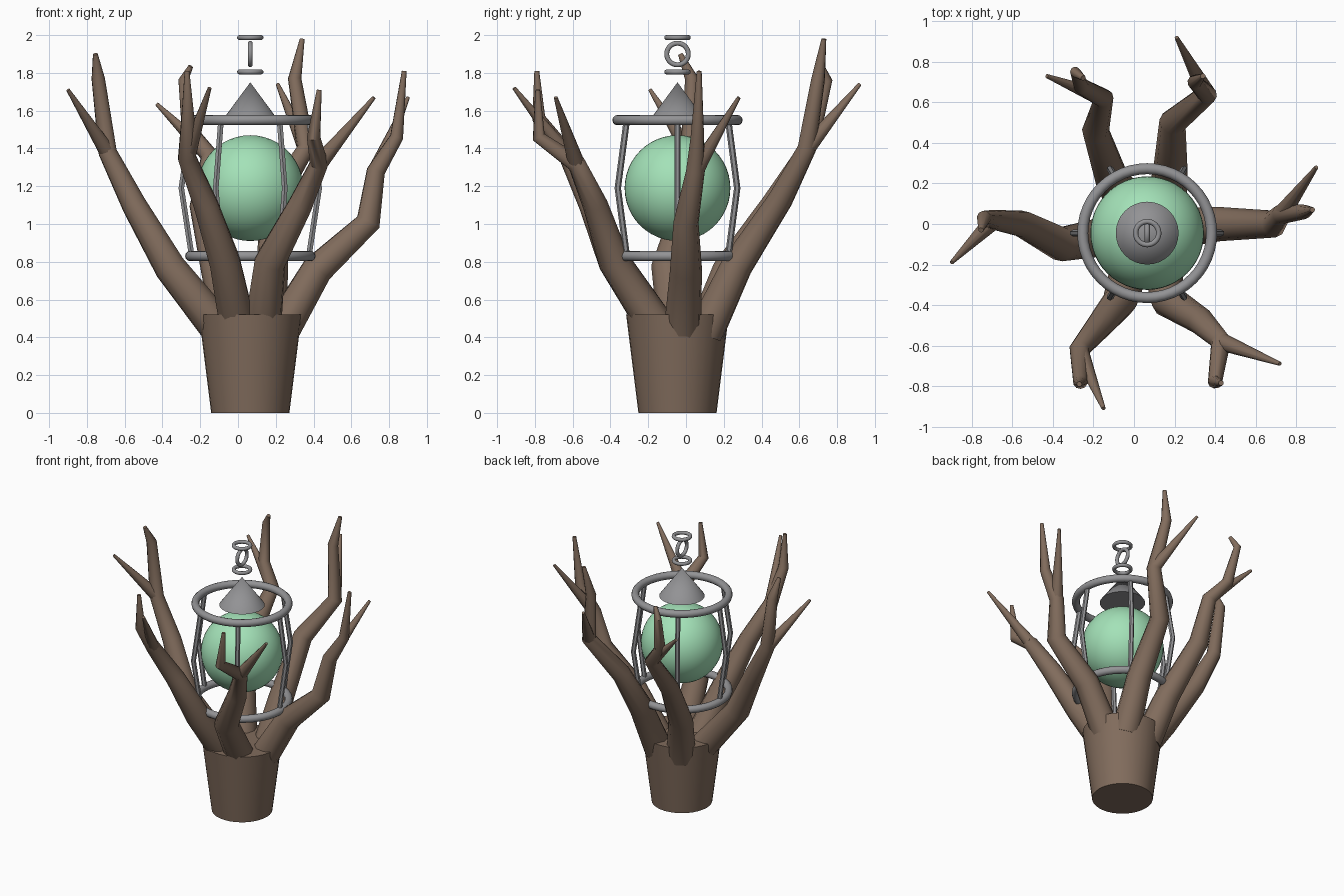
import bpy
import math
from mathutils import Vector

cube = bpy.data.objects.get("Cube")
if cube:
    bpy.data.objects.remove(cube)

CX, CY = 0.065, -0.045  # shared axis of trunk, cage and orb


def material(name, rgb):
    m = bpy.data.materials.new(name)
    m.use_nodes = True
    m.diffuse_color = (*rgb, 1)
    m.node_tree.nodes["Principled BSDF"].inputs["Base Color"].default_value = (*rgb, 1)
    return m


bark = material("brown bark", (0.22, 0.15, 0.108))
iron = material("grey iron", (0.29, 0.29, 0.30))
glow = material("pale green", (0.37, 0.76, 0.48))


def finish(obj, name, mat, angle=40):
    obj.name = name
    obj.data.materials.clear()
    obj.data.materials.append(mat)
    bpy.ops.object.select_all(action="DESELECT")
    obj.select_set(True)
    bpy.context.view_layer.objects.active = obj
    bpy.ops.object.shade_smooth_by_angle(angle=math.radians(angle))
    return obj


def cone(name, mat, r1, r2, z1, z2, sides=32):
    bpy.ops.mesh.primitive_cone_add(vertices=sides, radius1=r1, radius2=r2, depth=z2 - z1,
                                    location=(CX, CY, (z1 + z2) / 2))
    return finish(bpy.context.object, name, mat)


def ring(name, z, major, minor, turn=(0, 0, 0)):
    bpy.ops.mesh.primitive_torus_add(major_radius=major, minor_radius=minor,
                                     major_segments=48, minor_segments=12,
                                     location=(CX, CY, z), rotation=turn)
    return finish(bpy.context.object, name, iron)


def tube(name, mat, paths, resolution=3):
    """Tapered, capped tubes through (x, y, z, radius) points, joined as one mesh."""
    curve = bpy.data.curves.new(name, "CURVE")
    curve.dimensions = "3D"
    curve.bevel_depth = 1
    curve.bevel_resolution = resolution
    curve.use_fill_caps = True
    for path in paths:
        spline = curve.splines.new("POLY")
        spline.points.add(len(path) - 1)
        for point, (x, y, z, r) in zip(spline.points, path):
            point.co = (x, y, z, 1)
            point.radius = r
    source = bpy.data.objects.new(name + "_path", curve)
    bpy.context.collection.objects.link(source)
    bpy.context.view_layer.update()
    mesh = bpy.data.meshes.new_from_object(source.evaluated_get(
        bpy.context.evaluated_depsgraph_get()))
    bpy.data.objects.remove(source)
    obj = bpy.data.objects.new(name, mesh)
    bpy.context.collection.objects.link(obj)
    return finish(obj, name, mat)


# Trunk
cone("trunk", bark, 0.207, 0.272, 0, 0.52)

# Branches: centre line from trunk to main tip, then the tip of the side twig
RADII = (0.1, 0.085, 0.067, 0.05, 0.036, 0.013)
BRANCHES = {
    "left": ([(.22, -.02, .42), (.42, 0, .76), (.69, 0, 1.01), (.73, .05, 1.28),
              (.84, .06, 1.46), (.88, .07, 1.81)], (.9, .28, 1.67)),
    "back_left": ([(.16, .1, .42), (.18, .27, .78), (.19, .5, 1.13), (.36, .64, 1.4),
                   (.3, .7, 1.77), (.34, .73, 1.98)], (.21, .92, 1.74)),
    "back_right": ([(-.03, .1, .42), (-.11, .22, .75), (-.19, .46, 1.1), (-.15, .62, 1.36),
                    (-.26, .68, 1.5), (-.29, .75, 1.76), (-.25, .72, 1.835)],
                   (-.43, .73, 1.635)),
    "right": ([(-.08, -.05, .42), (-.36, -.1, .77), (-.55, 0, 1.1), (-.69, .02, 1.38),
               (-.74, .03, 1.77), (-.755, -.03, 1.9)], (-.9, -.19, 1.71)),
    "front_left": ([(.13, -.15, .45), (.17, -.38, .8), (.33, -.48, 1.1), (.43, -.58, 1.32),
                    (.4, -.78, 1.46), (.43, -.785, 1.71)], (.72, -.69, 1.67)),
    "front_right": ([(0, -.15, .45), (-.07, -.38, .8), (-.17, -.5, 1.1), (-.27, -.62, 1.35),
                     (-.265, -.78, 1.56), (-.27, -.79, 1.81)], (-.15, -.91, 1.72)),
}
for side, (points, twig_tip) in BRANCHES.items():
    radii = RADII if len(points) == 6 else RADII[:4] + (0.04, 0.026, 0.013)
    main = [(*p, r) for p, r in zip(points, radii)]
    fork = Vector(points[3])
    twig = [(*fork, 0.045), (*twig_tip, 0.01)]
    tube(side + "_branch", bark, [main, twig])

# Glowing orb
bpy.ops.mesh.primitive_uv_sphere_add(segments=48, ring_count=24, radius=0.28,
                                     location=(CX, CY, 1.19))
finish(bpy.context.object, "orb", glow)

# Cage: two hoops and six bowed bars
ring("lower_hoop", 0.83, 0.318, 0.027)
ring("upper_hoop", 1.55, 0.318, 0.027)
bars = []
for i in range(6):
    a = i * math.pi / 3
    bars.append([(CX + r * math.cos(a), CY + r * math.sin(a), z, 0.017)
                 for r, z in ((0.31, 0.83), (0.365, 1.19), (0.31, 1.55))])
tube("cage_bars", iron, bars, 1)

# Cap and hanging chain
cone("cage_cap", iron, 0.155, 0, 1.54, 1.75)
ring("lower_link", 1.805, 0.057, 0.013)
ring("middle_link", 1.9, 0.057, 0.013, (0, math.pi / 2, 0))
ring("upper_link", 1.987, 0.057, 0.013)
